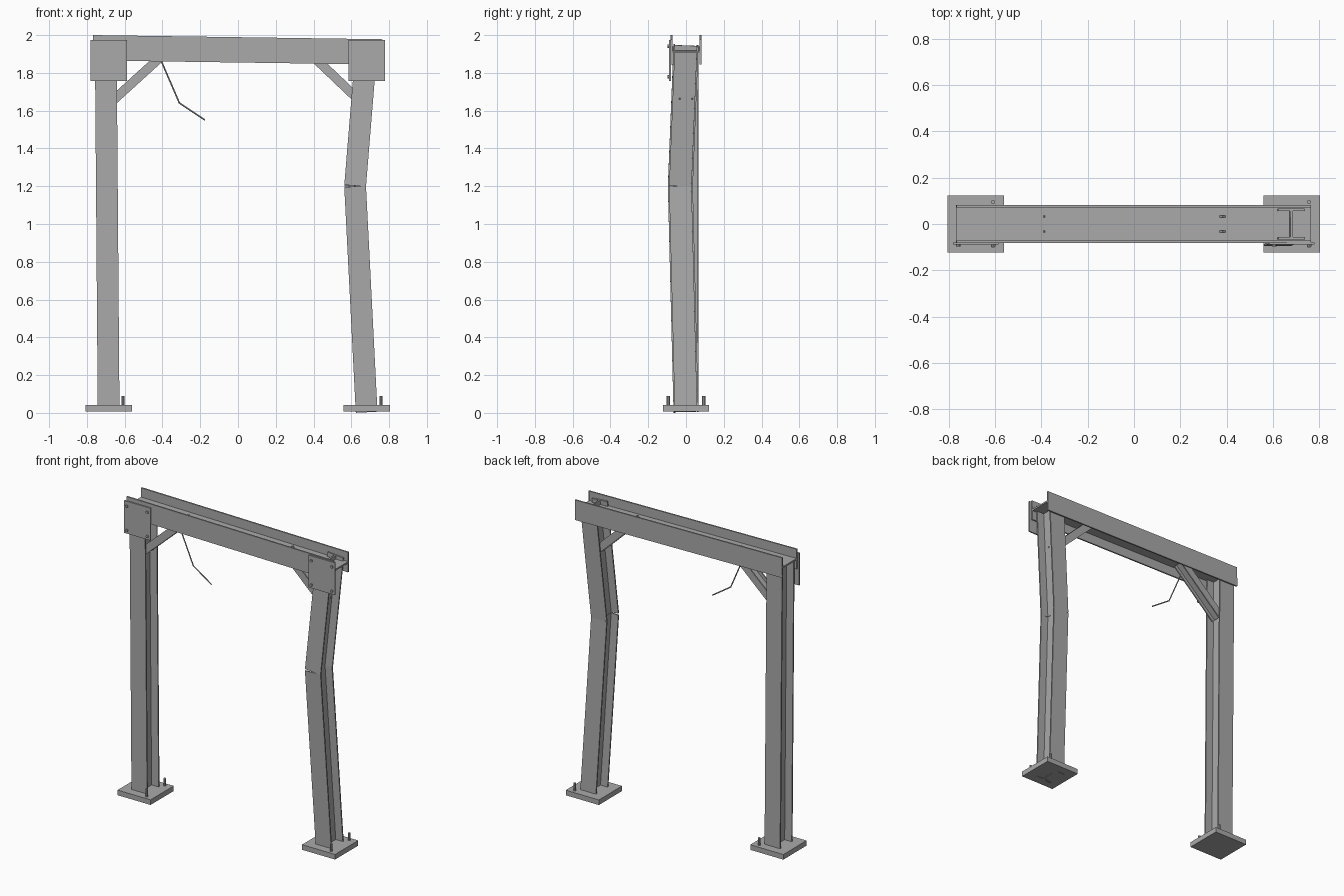
import bpy
import bmesh
from mathutils import Vector, Matrix

cube = bpy.data.objects.get("Cube")
if cube:
    bpy.data.objects.remove(cube)

steel = bpy.data.materials.new("grey steel")
GREY = (0.4, 0.4, 0.4, 1)
steel.diffuse_color = GREY
steel.use_nodes = True
steel.node_tree.nodes["Principled BSDF"].inputs["Base Color"].default_value = GREY


def finish(name, bm):
    mesh = bpy.data.meshes.new(name)
    bm.to_mesh(mesh)
    bm.free()
    mesh.materials.append(steel)
    obj = bpy.data.objects.new(name, mesh)
    bpy.context.collection.objects.link(obj)
    return obj


def box(name, center, size):
    bm = bmesh.new()
    bmesh.ops.create_cube(bm, size=1, matrix=Matrix.Translation(center) @ Matrix.Diagonal((*size, 1)))
    return finish(name, bm)


def rod(name, start, end, radius, sides=8):
    start, end = Vector(start), Vector(end)
    axis = end - start
    place = Matrix.Translation((start + end) / 2) @ axis.to_track_quat('Z', 'Y').to_matrix().to_4x4()
    bm = bmesh.new()
    bmesh.ops.create_cone(bm, cap_ends=True, segments=sides, radius1=radius, radius2=radius,
                          depth=axis.length, matrix=place)
    return finish(name, bm)


def h_section(name, start, end, width, depth, flange, web):
    """Extrude an H profile: flanges face front and back, web joins them."""
    start, end = Vector(start), Vector(end)
    axis = (end - start).normalized()
    side = Vector((0, 1, 0)).cross(axis).normalized()
    front = axis.cross(side)
    w, d, t = width / 2, depth / 2, web / 2
    quarter = [(w, d), (w, d - flange), (t, d - flange)]
    half = quarter + [(x, -y) for x, y in reversed(quarter)]
    outline = half + [(-x, -y) for x, y in half]
    bm = bmesh.new()
    face = bm.faces.new([bm.verts.new(start + side * x + front * y) for x, y in outline])
    moved = bmesh.ops.extrude_face_region(bm, geom=[face], use_keep_orig=True)
    bmesh.ops.translate(bm, vec=end - start,
                        verts=[v for v in moved["geom"] if isinstance(v, bmesh.types.BMVert)])
    bmesh.ops.recalc_face_normals(bm, faces=bm.faces)
    return finish(name, bm)


# Columns: one leaning slightly, one buckled in two pieces
COLUMN = dict(width=0.115, depth=0.132, flange=0.009, web=0.011)
kink = (0.62, -0.03, 1.2)
h_section("straight_column", (-0.685, 0, 0.02), (-0.7, 0, 1.9363), **COLUMN)
h_section("buckled_column_lower", (0.681, 0, 0.005), kink, **COLUMN)
h_section("buckled_column_upper", kink, (0.681, 0, 1.945), **COLUMN)

# Sagging top beam with a horizontal web
h_section("top_beam", (-0.769, 0, 1.933), (0.765, 0, 1.911), 0.134, 0.163, 0.01, 0.011)

# Diagonal braces
BRACE = dict(width=0.049, depth=0.072, flange=0.008, web=0.008)
h_section("right_brace", (-0.68, 0, 1.638), (-0.371, 0, 1.919), **BRACE)
h_section("left_brace", (0.651, 0, 1.646), (0.365, 0, 1.918), **BRACE)

# Base plates, anchors, gussets and gusset bolts at each column
for name, x, anchor_x in (("right", -0.684, -0.609), ("left", 0.682, 0.757)):
    box(name + "_base_plate", (x, 0, 0.024), (0.245, 0.245, 0.034))
    box(name + "_gusset", (x, -0.085, 1.865), (0.195, 0.009, 0.216))
    for s in (-1, 1):
        rod(name + "_anchor", (anchor_x, s * 0.095, 0.02), (anchor_x, s * 0.095, 0.09), 0.009)
        for t in (-1, 1):
            bx, bz = x + s * 0.076, 1.86 + t * 0.081
            rod(name + "_gusset_bolt", (bx, -0.082, bz), (bx, -0.097, bz), 0.009)

# Loose hanging cable
points = [(-0.405, -0.03, 1.86), (-0.31, -0.03, 1.64), (-0.175, -0.03, 1.55)]
for a, b in zip(points, points[1:]):
    rod("hanging_cable", a, b, 0.004, 6)
